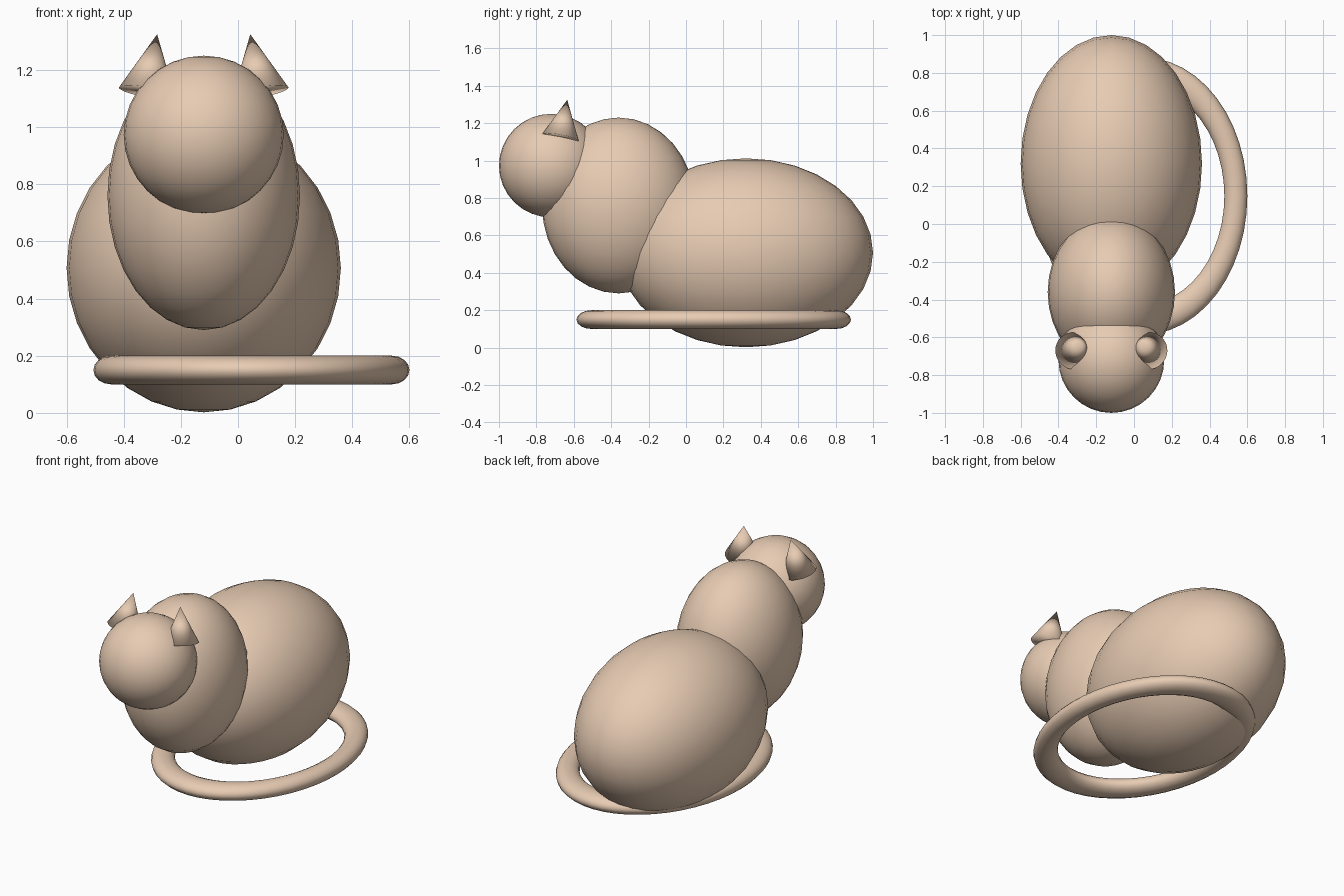
import bpy
from mathutils import Vector

if "Cube" in bpy.data.objects:
    bpy.data.objects.remove(bpy.data.objects["Cube"])

CX = -0.12  # symmetry line of the animal

fur = bpy.data.materials.new("fur")
fur.diffuse_color = (0.8, 0.6, 0.45, 1)
fur.use_nodes = True
fur.node_tree.nodes["Principled BSDF"].inputs["Base Color"].default_value = fur.diffuse_color


def finish(name):
    ob = bpy.context.object
    ob.name = name
    ob.data.materials.append(fur)
    bpy.ops.object.shade_smooth()
    return ob


def ellipsoid(name, y, z, radii):
    bpy.ops.mesh.primitive_uv_sphere_add(segments=32, ring_count=16, radius=1,
                                         location=(CX, y, z))
    ob = finish(name)
    ob.scale = radii
    return ob


# Body, chest and head
ellipsoid("body", 0.32, 0.507, (0.48, 0.68, 0.505))
ellipsoid("chest", -0.36, 0.76, (0.337, 0.41, 0.47))
ellipsoid("head", -0.72, 0.973, (0.28, 0.28, 0.277))

# Ears: cones whose bases lean outward and forward
for name, side in (("left_ear", -1), ("right_ear", 1)):
    tip = Vector((CX + side * 0.163, -0.635, 1.325))
    base = Vector((CX + side * 0.198, -0.672, 1.122))
    axis = tip - base
    bpy.ops.mesh.primitive_cone_add(vertices=32, radius1=0.1, radius2=0,
                                    depth=axis.length, location=(tip + base) / 2)
    ear = finish(name)
    ear.rotation_euler = axis.to_track_quat('Z', 'Y').to_euler()

# Tail: flattened oval ring curled around the body
bpy.ops.mesh.primitive_torus_add(major_segments=48, minor_segments=16,
                                 major_radius=0.89, minor_radius=0.11,
                                 location=(0.047, 0.148, 0.15))
tail = finish("tail")
tail.scale = (0.553, 0.734, 0.05 / 0.11)
